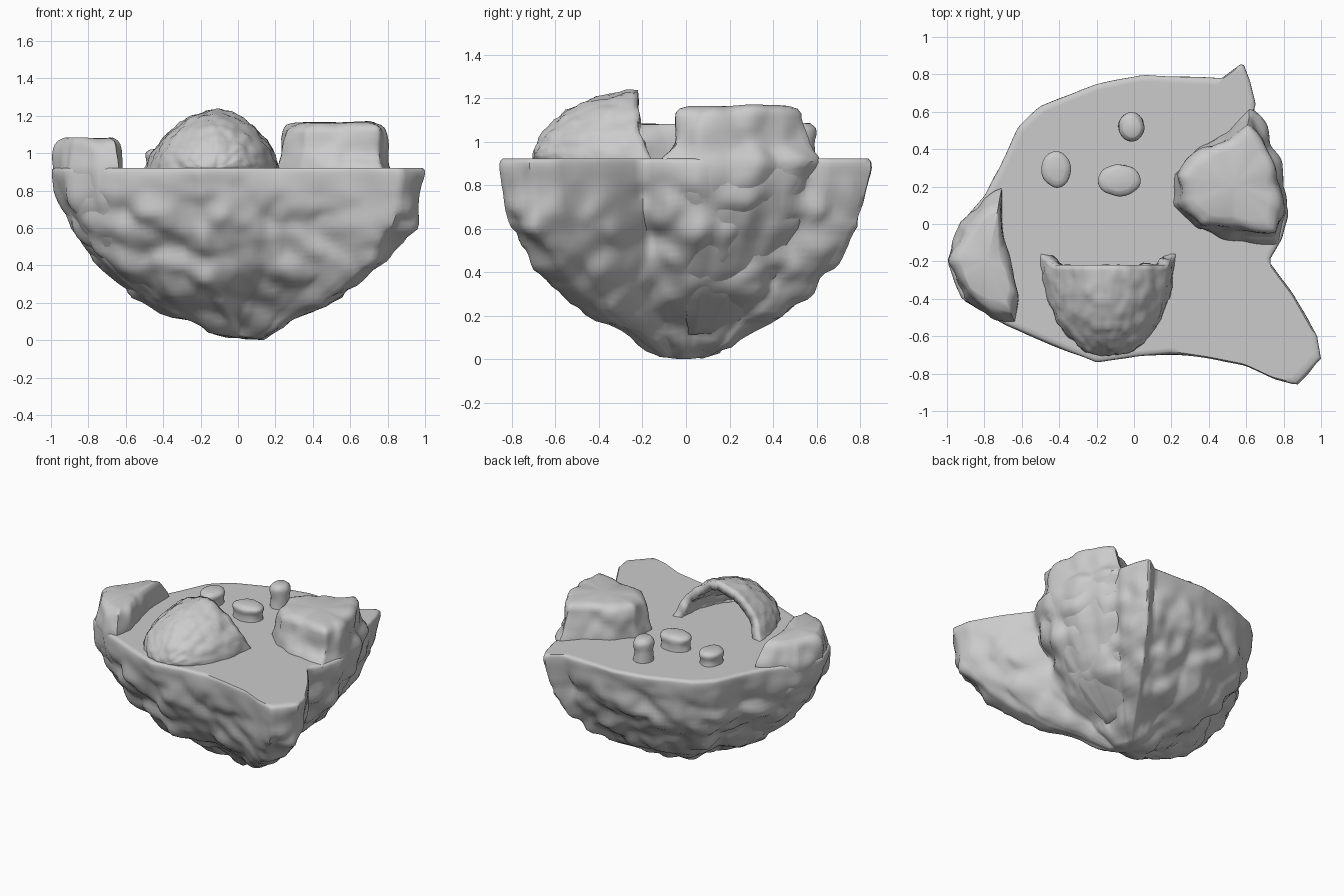
import bpy, bmesh, math
from math import sin, cos, pi
from mathutils import Vector, noise

if "Cube" in bpy.data.objects:
    bpy.data.objects.remove(bpy.data.objects["Cube"])


def finish(name, bm, angle=50):
    bmesh.ops.recalc_face_normals(bm, faces=bm.faces)
    me = bpy.data.meshes.new(name)
    bm.to_mesh(me)
    bm.free()
    ob = bpy.data.objects.new(name, me)
    bpy.context.collection.objects.link(ob)
    bpy.ops.object.select_all(action='DESELECT')
    ob.select_set(True)
    bpy.context.view_layer.objects.active = ob
    bpy.ops.object.shade_smooth_by_angle(angle=math.radians(angle))
    return ob


def resample(pts, n):
    """Evenly spaced points along a closed outline."""
    pts = [Vector(p) for p in pts]
    segs = list(zip(pts, pts[1:] + pts[:1]))
    step = sum((b - a).length for a, b in segs) / n
    out, pos, start = [], 0.0, 0.0
    for a, b in segs:
        length = (b - a).length
        while pos < start + length and len(out) < n:
            out.append(a.lerp(b, (pos - start) / length))
            pos += step
        start += length
    return out


def rock_noise(p, freq):
    """Chunky relief: rounded cells plus soft waves."""
    q = Vector(p) * freq
    d = noise.voronoi(q)[0]
    return 0.9 * (0.48 - d[0]) + 0.4 * noise.noise(q * 0.6) + 0.25 * noise.noise(q * 2.1)


def profile(table, t):
    for (z0, s0), (z1, s1) in zip(table, table[1:]):
        if t <= z1:
            return s0 + (s1 - s0) * (t - z0) / (z1 - z0)
    return table[-1][1]


def loft(name, outline, center, zs, table, n, amp, freq, fade=lambda z: 1, body=False, lean=None, flare=0):
    """Stack scaled copies of an outline, roughened by rock noise."""
    bm = bmesh.new()
    ring = resample(outline, n)
    c = Vector(center)
    rows = []
    for z in zs:
        s = profile(table, z)
        row = []
        for p in ring:
            d = (p - c).normalized()
            q = c + (p - c) * s
            # foot of a rock spreads along y on the outer half
            q.y += flare * math.exp(-((z - .91) / .06) ** 2) * d.y * min(1, max(0, d.x + .4))
            if lean:
                q *= profile(lean, z)
            v = Vector((q.x, q.y, z))
            k = amp * fade(z) * rock_noise(v, freq)
            row.append(bm.verts.new(v + Vector((d.x, d.y, -0.4 if body else 0.3)) * k))
        rows.append(row)
    if body:
        # flat inner ring keeps the top shading clean
        rows.append([bm.verts.new((c.x + (v.co.x - c.x) * .97, c.y + (v.co.y - c.y) * .97, zs[-1]))
                     for v in rows[-1]])
    for a, b in zip(rows, rows[1:]):
        for i in range(n):
            j = (i + 1) % n
            bm.faces.new((a[i], a[j], b[j], b[i]))
    # caps as fans
    for row in (rows[0], rows[-1]):
        m = sum((v.co for v in row), Vector()) / n
        cv = bm.verts.new((c.x, c.y, m.z) if body else m)
        for i in range(n):
            bm.faces.new((row[i], row[(i + 1) % n], cv))
    if body:
        # stand on the ground and stay inside the overall footprint
        low = min(v.co.z for v in bm.verts)
        for v in bm.verts:
            v.co.x = max(-1, min(1, v.co.x))
            v.co.y = max(-.86, min(.86, v.co.y))
            v.co.z = (v.co.z - low) * zs[-1] / (zs[-1] - low)
    return finish(name, bm)


# Floating island body: flat top, rough bowl-shaped underside
island = [(1, -.72), (.98, -.6), (.86, -.39), (.72, -.2), (.79, -.08), (.82, .06),
          (.77, .3), (.7, .48), (.63, .56), (.65, .64), (.62, .77), (.58, .86), (.47, .78),
          (.2, .79), (.05, .8), (-.2, .75), (-.5, .63), (-.62, .52), (-.72, .3), (-.8, .15),
          (-.93, 0), (-1, -.2), (-.92, -.4), (-.68, -.54), (-.35, -.68), (-.2, -.74),
          (0, -.71), (.2, -.69), (.4, -.72), (.6, -.76), (.75, -.83), (.87, -.86)]
body_scale = [(0, .1), (.03, .18), (.1, .33), (.2, .53), (.3, .67), (.4, .78), (.6, .925),
              (.8, .985), (.88, 1), (.91, 1), (.922, .985)]
loft("island", island, (.02, -.03), [.0, .01] + [.03 + .0274 * i for i in range(32)] + [.9, .912, .922],
     body_scale, 200, .085, 4.6, lambda z: min(1, (.922 - z) * 4), body=True)

# Rock ledges at the right and left edges, running down the cliff into the underside
lean = [(0, .1), (.1, .33), (.2, .53), (.3, .67), (.4, .78), (.6, .92), (.8, .985), (.9, 1)]
levels = [.12 + .03 * i for i in range(33)]
right = [(.21, .27), (.21, .1), (.34, -.03), (.52, -.06), (.7, -.06), (.77, -.06), (.81, .06),
         (.77, .3), (.7, .46), (.62, .57), (.5, .48), (.38, .42), (.28, .35)]
loft("right_rock", right, (.54, .2), levels + [1.11, 1.13, 1.15, 1.16, 1.165],
     [(.1, .8), (.4, .94), (.8, 1.0), (.92, 1.0), (1.0, .98), (1.08, .95), (1.13, .91), (1.15, .85),
      (1.16, .76), (1.17, .6)], 90, .05, 5, lean=lean, flare=.07)
left = [(-.71, .18), (-.7, -.02), (-.67, -.2), (-.62, -.38), (-.64, -.52), (-.76, -.5),
        (-.91, -.4), (-.99, -.2), (-.92, 0), (-.8, .13)]
loft("left_rock", left, (-.78, -.2), levels[:-2] + [1.045, 1.065, 1.078, 1.082],
     [(.1, .75), (.4, .92), (.8, 1.0), (.94, 1.0), (1.03, .93), (1.06, .87), (1.075, .77), (1.09, .6)],
     80, .045, 5, lean=lean)


# Half-dome shelter, hollow and open toward the back
def dome():
    bm = bmesh.new()
    nu, nv = 56, 30
    grid = []
    for j in range(nv + 1):
        t = j / nv * pi / 2
        s = max(cos(t), .01)
        row = []
        for i in range(nu + 1):
            a = pi * i / nu
            up = sin(a)
            p = Vector((-.14 + .365 * s * cos(a) * (1 - .16 * up) + .02 * up * s,
                        -.15 - .07 * min(1, up * 2) * cos(t) - .55 * sin(t),
                        .9 + .335 * s ** (1 + .3 * up) * up * (.93 + .07 * up ** 4)))
            d = Vector((cos(a) * s, -sin(t), up * s))
            row.append(bm.verts.new(p + d * .02 * rock_noise(p, 15)))
        grid.append(row)
    for j in range(nv):
        for i in range(nu):
            bm.faces.new((grid[j][i], grid[j][i + 1], grid[j + 1][i + 1], grid[j + 1][i]))
    c = Vector((-.145, -.2, .9))
    ob = finish("shelter_dome", bm, 60)
    # thickness always grows inward
    f = ob.data.polygons[len(ob.data.polygons) // 2]
    mod = ob.modifiers.new("thickness", 'SOLIDIFY')
    mod.thickness = .06
    mod.offset = 1 if f.normal.dot(f.center - c) < 0 else -1


dome()

# Three stubby stumps with rounded caps
for k, (x, y, rx, ry, top) in enumerate([(-.415, .29, .08, .098, 1.02), (-.08, .235, .115, .088, 1.03),
                                         (-.015, .52, .073, .082, 1.085)]):
    oval = [(x + rx * cos(i * pi / 16), y + ry * sin(i * pi / 16)) for i in range(32)]
    h = top - .9
    loft("stump_%d" % (k + 1), oval, (x, y), [.9 + h * f for f in (0, .2, .35, .5, .6, .7, .8, .88, .95, .99, 1)],
         [(.9, .97), (.9 + h * .35, .9), (.9 + h * .55, .91), (.9 + h * .75, 1), (.9 + h * .9, .93),
          (top, .65)], 36, .012, 9)
